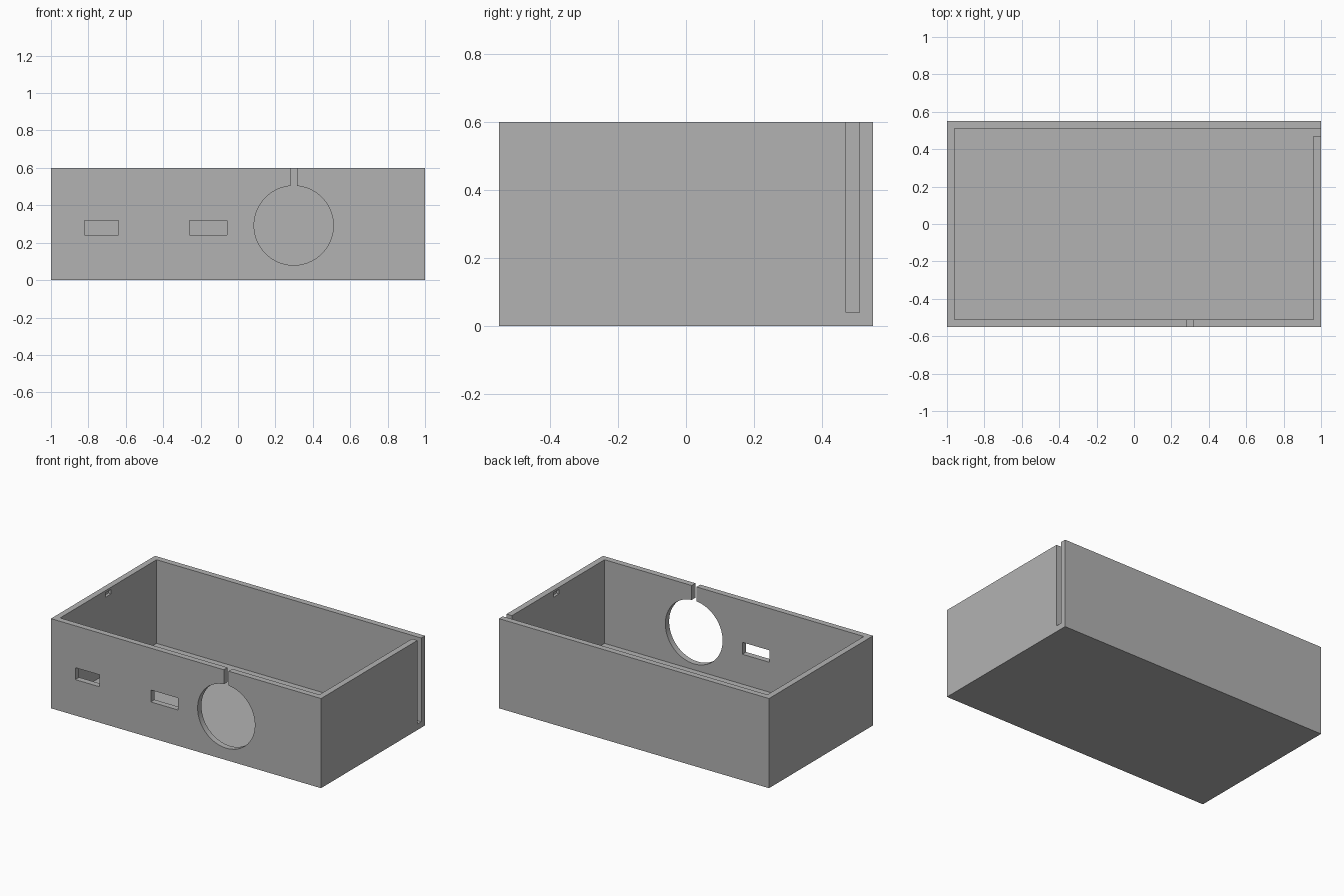
import bpy

if "Cube" in bpy.data.objects:
    bpy.data.objects.remove(bpy.data.objects["Cube"], do_unlink=True)

LENGTH, DEPTH, HEIGHT, WALL = 2.0, 1.1, 0.6, 0.04
INNER_X, INNER_Y = LENGTH / 2 - WALL, DEPTH / 2 - WALL
TOP = HEIGHT + 0.1

grey = bpy.data.materials.new("plain grey")
grey.use_nodes = True
grey.diffuse_color = (0.45, 0.45, 0.45, 1)
grey.node_tree.nodes["Principled BSDF"].inputs["Base Color"].default_value = grey.diffuse_color


def block(name, x, y, z):
    """Box spanning the given (low, high) ranges."""
    spans = (x, y, z)
    bpy.ops.mesh.primitive_cube_add(size=1, location=[(a + b) / 2 for a, b in spans])
    obj = bpy.context.object
    obj.name = name
    obj.scale = [b - a for a, b in spans]
    bpy.ops.object.transform_apply(location=True, rotation=True, scale=True)
    return obj


def cut(target, cutter):
    """Subtract the cutter from the target, then discard it."""
    mod = target.modifiers.new("cut", 'BOOLEAN')
    mod.operation, mod.solver, mod.object = 'DIFFERENCE', 'EXACT', cutter
    bpy.context.view_layer.update()
    bpy.context.view_layer.objects.active = target
    bpy.ops.object.modifier_apply(modifier=mod.name)
    bpy.data.objects.remove(cutter, do_unlink=True)


# Open-topped case with a floor
case = block("open_case", (-LENGTH / 2, LENGTH / 2), (-DEPTH / 2, DEPTH / 2), (0, HEIGHT))
case.data.materials.append(grey)
cut(case, block("cavity", (-INNER_X, INNER_X), (-INNER_Y, INNER_Y), (WALL, TOP)))

# Two rectangular ports and the cable notch in the front wall
through_front = (-DEPTH / 2 - 0.1, -INNER_Y + 0.1)
for x, z in (((-0.82, -0.64), (0.24, 0.32)),
             ((-0.26, -0.06), (0.24, 0.32)),
             ((0.28, 0.315), (0.4, TOP))):
    cut(case, block("front_opening", x, through_front, z))

# Large round port
bpy.ops.mesh.primitive_cylinder_add(vertices=96, radius=0.212, depth=0.24,
                                    location=(0.298, -DEPTH / 2, 0.292),
                                    rotation=(1.570796, 0, 0))
cut(case, bpy.context.object)

# Tall slot in the left wall beside the back corner
cut(case, block("side_slot", (INNER_X - 0.1, LENGTH / 2 + 0.1), (0.47, INNER_Y), (WALL, TOP)))

# Small lid catches recessed into the inside of both end walls
for side in (-1, 1):
    x = sorted((side * (INNER_X - 0.1), side * (INNER_X + 0.02)))
    cut(case, block("lid_catch", x, (-0.03, 0.03), (0.555, 0.585)))

# Smooth the round port while keeping the edges crisp
bpy.ops.object.select_all(action='DESELECT')
case.select_set(True)
bpy.context.view_layer.objects.active = case
bpy.ops.object.shade_smooth_by_angle()
